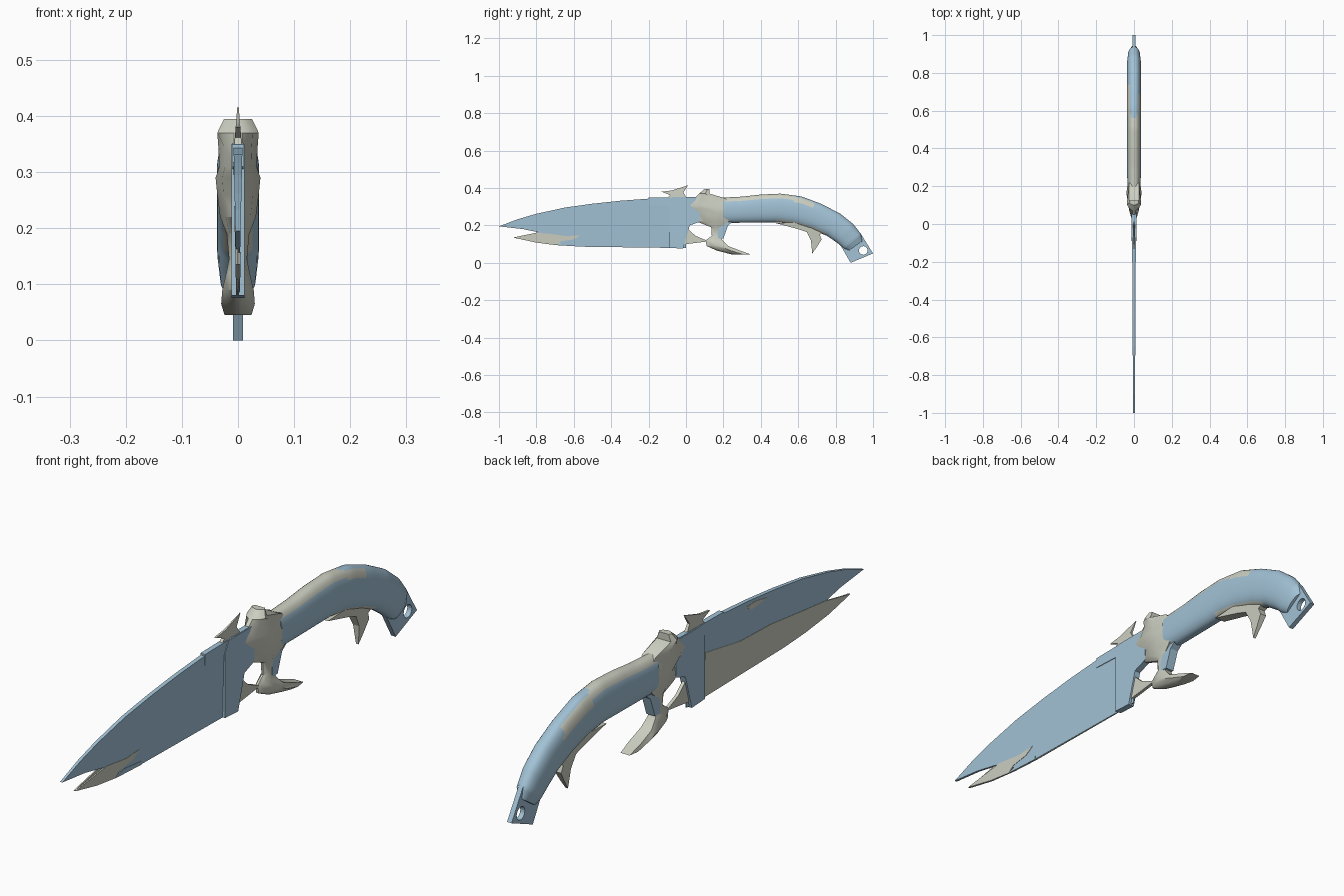
import bpy, bmesh, math
from mathutils import Vector

if "Cube" in bpy.data.objects:
    bpy.data.objects.remove(bpy.data.objects["Cube"])


def material(name, rgb):
    m = bpy.data.materials.new(name)
    m.diffuse_color = (*rgb, 1)
    m.use_nodes = True
    m.node_tree.nodes["Principled BSDF"].inputs["Base Color"].default_value = m.diffuse_color
    return m


BLUE = material("steel blue", (0.36, 0.54, 0.67))
BONE = material("bone beige", (0.60, 0.62, 0.53))


def finish(name, bm, mats, smooth=None):
    bmesh.ops.recalc_face_normals(bm, faces=bm.faces)
    me = bpy.data.meshes.new(name)
    bm.to_mesh(me)
    bm.free()
    for m in mats:
        me.materials.append(m)
    ob = bpy.data.objects.new(name, me)
    bpy.context.collection.objects.link(ob)
    if smooth:
        bpy.ops.object.select_all(action='DESELECT')
        ob.select_set(True)
        bpy.context.view_layer.objects.active = ob
        bpy.ops.object.shade_smooth_by_angle(angle=math.radians(smooth))
    return ob


def plate(name, pts, mat, hx, left=True, right=True):
    """Side outline (y, z) given thickness; hx is a half width or a function of y, z."""
    f = hx if callable(hx) else (lambda y, z: hx)
    bm = bmesh.new()
    a = [bm.verts.new((f(y, z) if right else 0, y, z)) for y, z in pts]
    b = [bm.verts.new((-f(y, z) if left else 0, y, z)) for y, z in pts]
    bm.faces.new(a)
    bm.faces.new(b[::-1])
    n = len(pts)
    for i in range(n):
        j = (i + 1) % n
        bm.faces.new((a[i], b[i], b[j], a[j]))
    return finish(name, bm, [mat])


def loft(bm, rings):
    rows = [[bm.verts.new(p) for p in r] for r in rings]
    n = len(rows[0])
    for r, s in zip(rows, rows[1:]):
        for i in range(n):
            j = (i + 1) % n
            bm.faces.new((r[i], r[j], s[j], s[i]))
    bm.faces.new(rows[0])
    bm.faces.new(rows[-1][::-1])


# Blade: thick spine tapering down to the edge
def wedge(y, z):
    return 0.002 + 0.022 * (z - 0.075)


def skin(y, z):
    return wedge(y, z) + 0.0012


plate("blade", [(-1, .195), (-.9, .233), (-.8, .262), (-.65, .295), (-.5, .316), (-.35, .332),
                (-.2, .343), (0, .348), (0, .08), (-.1, .08), (-.55, .088), (-.66, .1),
                (-.75, .155), (-.87, .18)], BLUE, wedge)

# Bone edge: small patch on the right, wide band on the left
plate("edge_tip_right", [(-.925, .135), (-.75, .158), (-.64, .143), (-.565, .147), (-.6, .125),
                         (-.67, .115), (-.7, .095), (-.8, .108)], BONE, skin, left=False)
plate("edge_band_left", [(-.925, .135), (-.78, .165), (-.64, .18), (-.47, .2), (-.3, .205), (-.1, .24),
                         (-.1, .08), (-.55, .086), (-.67, .093), (-.8, .108)], BONE, skin, right=False)
plate("edge_lower_right", [(-.7, .095), (-.65, .11), (-.55, .1), (-.55, .087), (-.67, .093)],
      BLUE, skin, left=False)
plate("spine_patch_left", [(-.45, .305), (-.38, .318), (-.33, .315), (-.36, .295)],
      BONE, skin, right=False)

# Stepped spine block and heel plate
plate("spine_block", [(-.2, .349), (.05, .352), (.05, .30), (-.2, .31)], BLUE, .0095)
plate("heel_plate", [(-.09, .31), (-.09, .08), (-.016, .076), (.02, .2), (.075, .22),
                     (.075, .35), (-.07, .35)], BLUE, .012)

# Fins above and below the heel
plate("upper_fin", [(-.13, .38), (-.075, .387), (.012, .415), (-.014, .376), (.005, .345),
                    (-.1, .345), (-.085, .362)], BONE,
      lambda y, z: .007 - .08 * (z - .345))
plate("lower_fin", [(.012, .18), (.05, .145), (.12, .115), (0, .1), (-.012, .1)], BONE, .006)

# Guard: eight-sided sections stacked in z, from top horn to finger hook
GUARD = [(.395, .10, .125, .025), (.37, .07, .125, .037), (.345, .045, .21, .035),
         (.31, .005, .24, .033), (.29, .03, .25, .04), (.26, .075, .245, .037),
         (.22, .06, .225, .032), (.19, .135, .185, .02), (.145, .138, .183, .016),
         (.12, .105, .195, .021), (.09, .11, .225, .028), (.065, .165, .29, .03),
         (.045, .245, .345, .024)]
bm = bmesh.new()
rings = []
for z, y0, y1, h in GUARD:
    w = y1 - y0
    half = [(.2 * h, y0), (.7 * h, y0 + .25 * w), (h, y0 + .6 * w), (.75 * h, y1)]
    rings.append([(x, y, z) for x, y in half] + [(-x, y, z) for x, y in half[::-1]])
loft(bm, rings)
finish("guard", bm, [BONE], 35)
plate("guard_backing", [(.17, .34), (.265, .335), (.25, .22), (.225, .2), (.2, .13), (.17, .13)],
      BLUE, .017)

# Curved handle: rounded sections swept along a bent centre line
PATH = [(.2, .281, .068), (.3, .284, .07), (.4, .29, .075), (.5, .293, .077), (.6, .28, .077),
        (.7, .246, .073), (.79, .203, .069), (.85, .158, .066), (.89, .115, .06), (.907, .09, .045)]
WIDTH = [.035, .037, .038, .038, .038, .038, .038, .037, .032, .02]
STEPS, SIDES = 6, 32
rings = []
for i in range(len(PATH) - 1):
    last = i == len(PATH) - 2
    for s in range(STEPS + (1 if last else 0)):
        t = s / STEPS
        y, z, r = [a + (b - a) * t for a, b in zip(PATH[i], PATH[i + 1])]
        h = WIDTH[i] + (WIDTH[i + 1] - WIDTH[i]) * t

        def tangent(k):
            p, q = PATH[max(k - 1, 0)], PATH[min(k + 1, len(PATH) - 1)]
            return Vector((q[0] - p[0], q[1] - p[1])).normalized()
        d = tangent(i).lerp(tangent(i + 1), t).normalized()
        ring = []
        for k in range(SIDES):
            a = 2 * math.pi * (k + .5) / SIDES
            c, u = math.cos(a), math.sin(a)
            c = math.copysign(abs(c) ** .85, c)
            u = math.copysign(abs(u) ** .85, u)
            ring.append((h * c, y - d.y * r * u, z + d.x * r * u))
        rings.append(ring)
bm = bmesh.new()
loft(bm, rings)
bm.normal_update()
bm.faces.ensure_lookup_table()
# Bone along the top and the underside
for idx in range(len(bm.faces) - 2):
    f = bm.faces[idx]
    k = idx % SIDES
    up = math.sin(2 * math.pi * (k + 1) / SIDES)
    c = f.calc_center_median()
    top = c.y < .57 and up > .6
    tail = .57 <= c.y < (.68 if c.x > 0 else .74) and (.5 if c.x > 0 else .3) < up < .85
    under = .48 < c.y < .74 and up < -.75
    f.material_index = 1 if top or tail or under else 0
finish("handle", bm, [BLUE, BONE], 40)

# Finger spur under the handle
plate("handle_spur", [(.48, .212), (.6, .18), (.645, .165), (.668, .12), (.675, .05), (.7, .085),
                      (.725, .125), (.715, .15), (.745, .165), (.65, .22)], BONE,
      lambda y, z: .005 + .1 * (z - .05))

# End tab with a lanyard hole
tab = plate("end_tab", [(.80, .14), (.88, .0), (1.0, .05), (.935, .155), (.86, .2)], BLUE, .009)
bpy.ops.mesh.primitive_cylinder_add(vertices=20, radius=.023, depth=.1, location=(0, .948, .066),
                                    rotation=(0, math.pi / 2, 0))
cutter = bpy.context.object
cutter.name = "hole_cutter"
mod = tab.modifiers.new("hole", 'BOOLEAN')
mod.operation = 'DIFFERENCE'
mod.solver = 'EXACT'
mod.object = cutter
bpy.ops.object.select_all(action='DESELECT')
tab.select_set(True)
bpy.context.view_layer.objects.active = tab
bpy.ops.object.modifier_apply(modifier="hole")
bpy.data.objects.remove(cutter)
